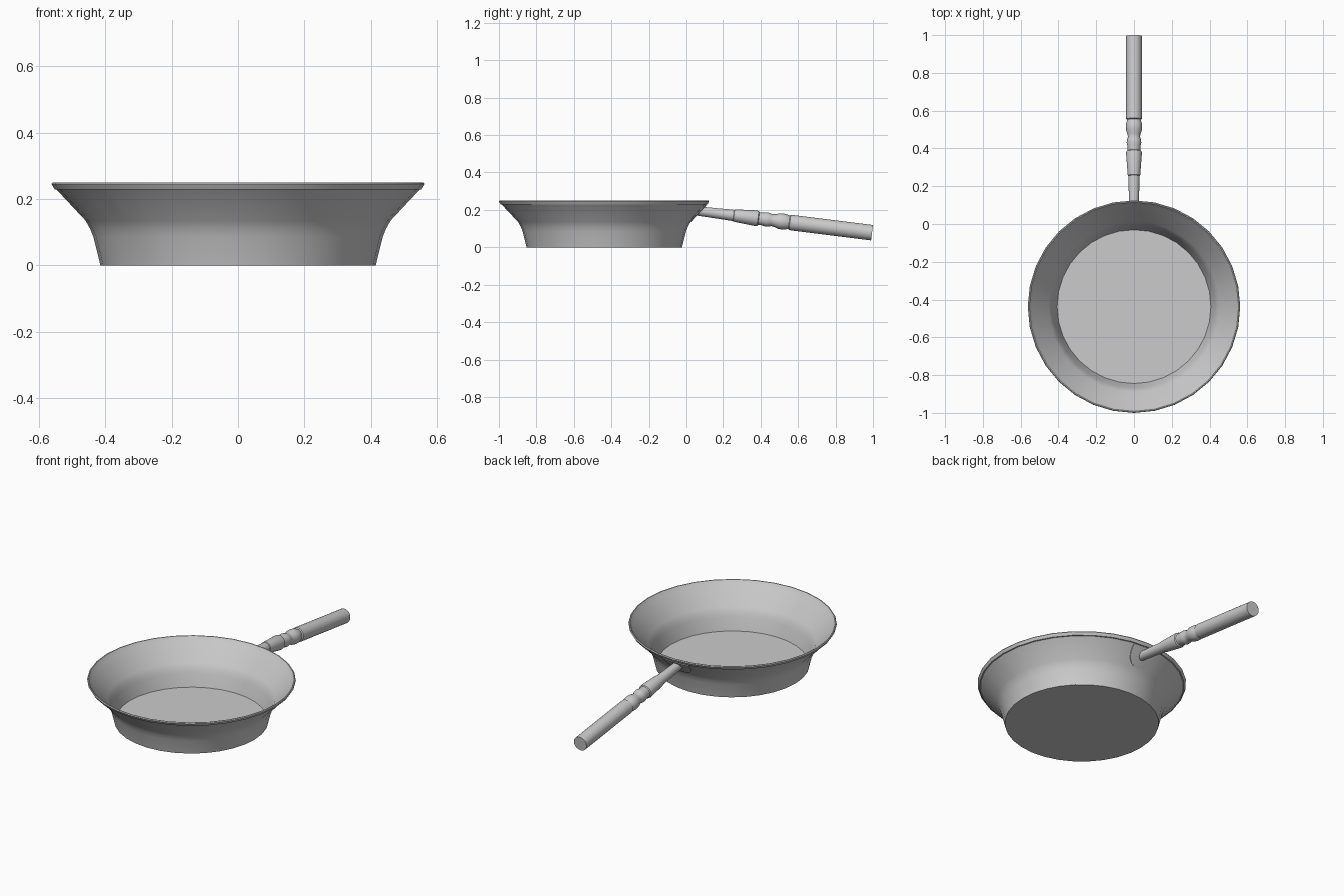
import bpy, bmesh, math
from mathutils import Vector

if "Cube" in bpy.data.objects:
    bpy.data.objects.remove(bpy.data.objects["Cube"])

CY = -0.4375                      # pan centre along y
WALL = [(0.415, 0.0), (0.436, 0.085), (0.446, 0.11), (0.46, 0.135), (0.547, 0.228)]


def wall_radius(z):
    for (r0, z0), (r1, z1) in zip(WALL, WALL[1:]):
        if z <= z1:
            return r0 + (r1 - r0) * (z - z0) / (z1 - z0)
    return r1 + (z - z1) * (r1 - r0) / (z1 - z0)


def finish(bm, name):
    bmesh.ops.recalc_face_normals(bm, faces=bm.faces)
    mesh = bpy.data.meshes.new(name)
    bm.to_mesh(mesh)
    bm.free()
    obj = bpy.data.objects.new(name, mesh)
    bpy.context.collection.objects.link(obj)
    bpy.ops.object.select_all(action='DESELECT')
    obj.select_set(True)
    bpy.context.view_layer.objects.active = obj
    bpy.ops.object.shade_smooth_by_angle(angle=math.radians(32))
    return obj


def skin(bm, rings):
    """Join rings of vertices into a capped solid."""
    n = len(rings[0])
    for a, b in zip(rings, rings[1:]):
        for i in range(n):
            j = (i + 1) % n
            bm.faces.new((a[i], a[j], b[j], b[i]))
    bm.faces.new(rings[0])
    bm.faces.new(rings[-1])


# Pan body: outer wall, rolled lip, then inner wall down to the floor
lip = [(0.553, 0.229), (0.5625, 0.245), (0.559, 0.25), (0.554, 0.25)]
inner = [(r - 0.008, max(z, 0.012)) for r, z in reversed(WALL)]
bm = bmesh.new()
rings = []
for r, z in WALL + lip + inner:
    rings.append([bm.verts.new((r * math.cos(a), CY + r * math.sin(a), z))
                  for a in (math.tau * i / 32 for i in range(32))])
skin(bm, rings)
finish(bm, "pan_body")

# Turned handle: (distance along y, radius), swept on a falling axis
profile = [(0.08, 0.025), (0.255, 0.030), (0.258, 0.033), (0.375, 0.042), (0.386, 0.040),
           (0.39, 0.034), (0.41, 0.034), (0.43, 0.039), (0.445, 0.037), (0.46, 0.032),
           (0.475, 0.034), (0.495, 0.041), (0.515, 0.043), (0.535, 0.041), (0.552, 0.035),
           (0.556, 0.041), (0.57, 0.0415), (0.995, 0.0415)]
axis = Vector((0, 1, -0.125)).normalized()
up = Vector((0, -axis.z, axis.y))
end = Vector((0, 0.995, 0.078))
bm = bmesh.new()
rings = []
for y, r in profile:
    centre = end + axis * ((y - end.y) / axis.y)
    ring = []
    for i in range(24):
        a = math.tau * i / 24
        ring.append(bm.verts.new(centre + Vector((r * math.cos(a), 0, 0)) + up * (r * math.sin(a))))
    rings.append(ring)
# trim the root so it lies against the sloping wall
for v in rings[0]:
    for _ in range(8):
        v.co += axis * 0.6 * (CY + wall_radius(v.co.z) - 0.005 - v.co.y)
skin(bm, rings)
finish(bm, "handle")

# Rounded mounting plate hugging the wall behind the handle
bm = bmesh.new()
ROWS, COLS, TOP, BOTTOM = 10, 8, 0.224, 0.135
grid = []
for k in range(ROWS + 1):
    t = 1 - math.cos(math.pi / 2 * (1 - k / ROWS))      # 1 at the top, 0 at the bottom
    z = BOTTOM + (TOP - BOTTOM) * (1 - math.sin(math.pi / 2 * k / ROWS))
    drop = (TOP - z) / (TOP - BOTTOM)
    half = 0.085 * max(0.05, math.sqrt(max(0.0, 1 - drop ** 2.4)))
    row = []
    for c in range(COLS + 1):
        x = half * (2 * c / COLS - 1)
        r = wall_radius(z) + 0.005
        row.append(bm.verts.new((x, CY + math.sqrt(r * r - x * x), z)))
    grid.append(row)
for a, b in zip(grid, grid[1:]):
    for i in range(COLS):
        bm.faces.new((a[i], b[i], b[i + 1], a[i + 1]))
for f in bm.faces:
    f.normal_update()
if sum(f.normal.y for f in bm.faces) < 0:
    bmesh.ops.reverse_faces(bm, faces=bm.faces)
bm.normal_update()
shell = bmesh.ops.solidify(bm, geom=list(bm.faces), thickness=0.007)
finish(bm, "handle_plate")
